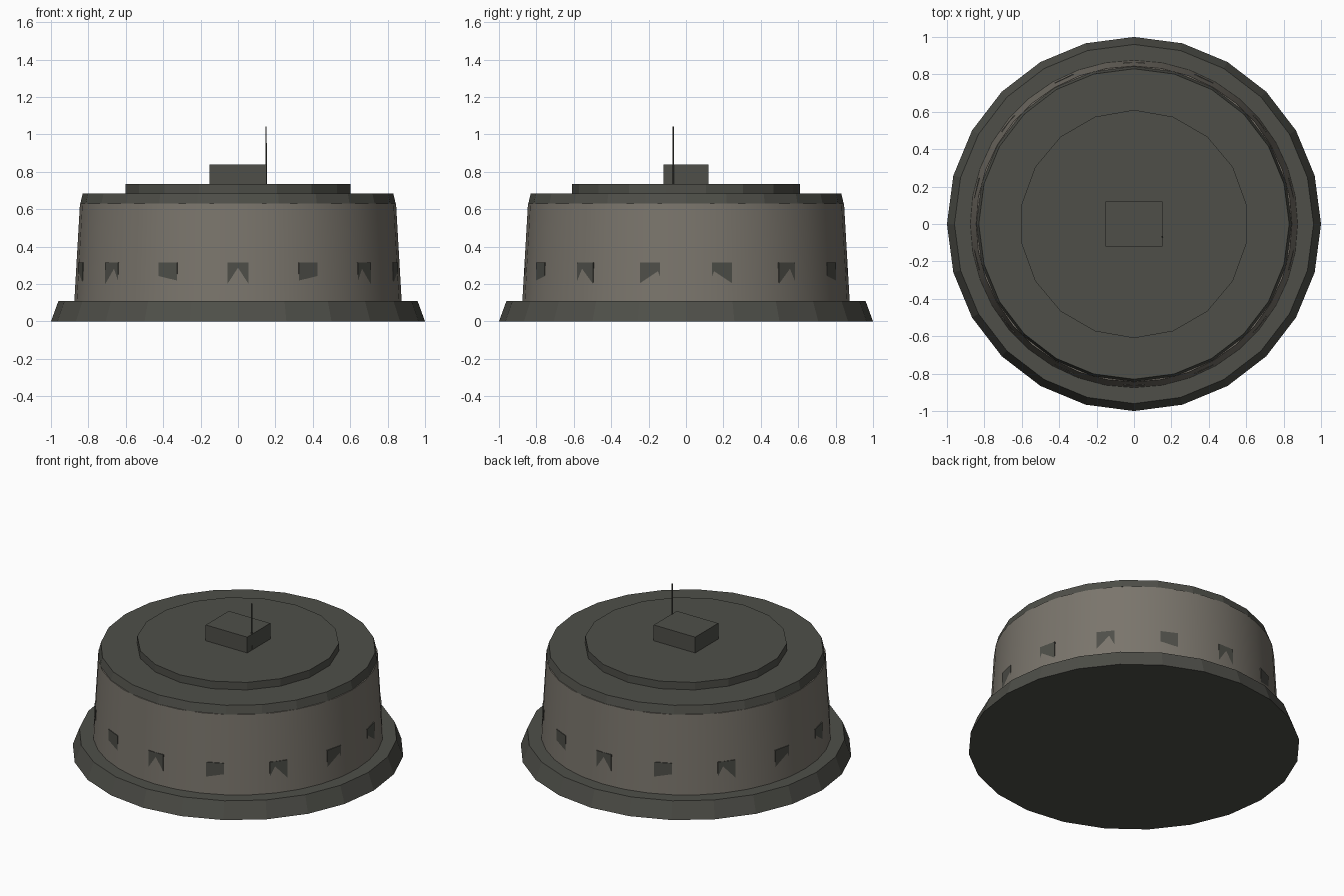
import bpy, math
from mathutils import Matrix

if "Cube" in bpy.data.objects:
    bpy.data.objects.remove(bpy.data.objects["Cube"])


def material(name, rgb):
    m = bpy.data.materials.new(name)
    m.diffuse_color = (*rgb, 1)
    m.use_nodes = True
    m.node_tree.nodes["Principled BSDF"].inputs["Base Color"].default_value = m.diffuse_color
    return m


DARK = material("dark grey", (0.077, 0.078, 0.066))
STONE = material("warm concrete", (0.195, 0.178, 0.15))


def frustum(name, sides, r0, r1, z0, z1, mat, x=0, y=0, turn=0.0, smooth=False):
    bpy.ops.mesh.primitive_cone_add(vertices=sides, radius1=r0, radius2=r1,
                                    depth=z1 - z0, location=(x, y, (z0 + z1) / 2),
                                    rotation=(0, 0, turn))
    o = bpy.context.object
    o.name = name
    o.data.materials.append(mat)
    if smooth:
        bpy.ops.object.shade_smooth_by_angle(angle=math.radians(30))
    return o


def box(name, size, centre, mat, turn=0.0):
    bpy.ops.mesh.primitive_cube_add(size=1)
    o = bpy.context.object
    o.name = name
    o.data.transform(Matrix.Diagonal((*size, 1)))
    o.location = centre
    o.rotation_euler = (0, 0, turn)
    o.data.materials.append(mat)
    return o


# Stacked round parts
frustum("base_plinth", 24, 1.0, 0.96, 0.0, 0.11, DARK)
frustum("drum_wall", 36, 0.875, 0.845, 0.11, 0.63, STONE, smooth=True)
frustum("roof_slab", 24, 0.843, 0.83, 0.63, 0.685, DARK)
frustum("roof_disc", 18, 0.61, 0.61, 0.685, 0.735, DARK)

# Ring of windows, nearly flush with the sloping wall
WINDOWS, OUTER, DEPTH = 14, 0.8648, 0.04
for i in range(WINDOWS):
    a = 2 * math.pi * i / WINDOWS
    r = OUTER - DEPTH / 2
    box(f"window_{i + 1}", (0.11, DEPTH, 0.14),
        (r * math.sin(a), -r * math.cos(a), 0.245), DARK, a)

# Rooftop housing and mast
box("roof_housing", (0.305, 0.243, 0.105), (0, 0, 0.7875), DARK)
frustum("mast", 6, 0.005, 0.004, 0.735, 1.043, DARK, x=0.15, y=-0.068)
